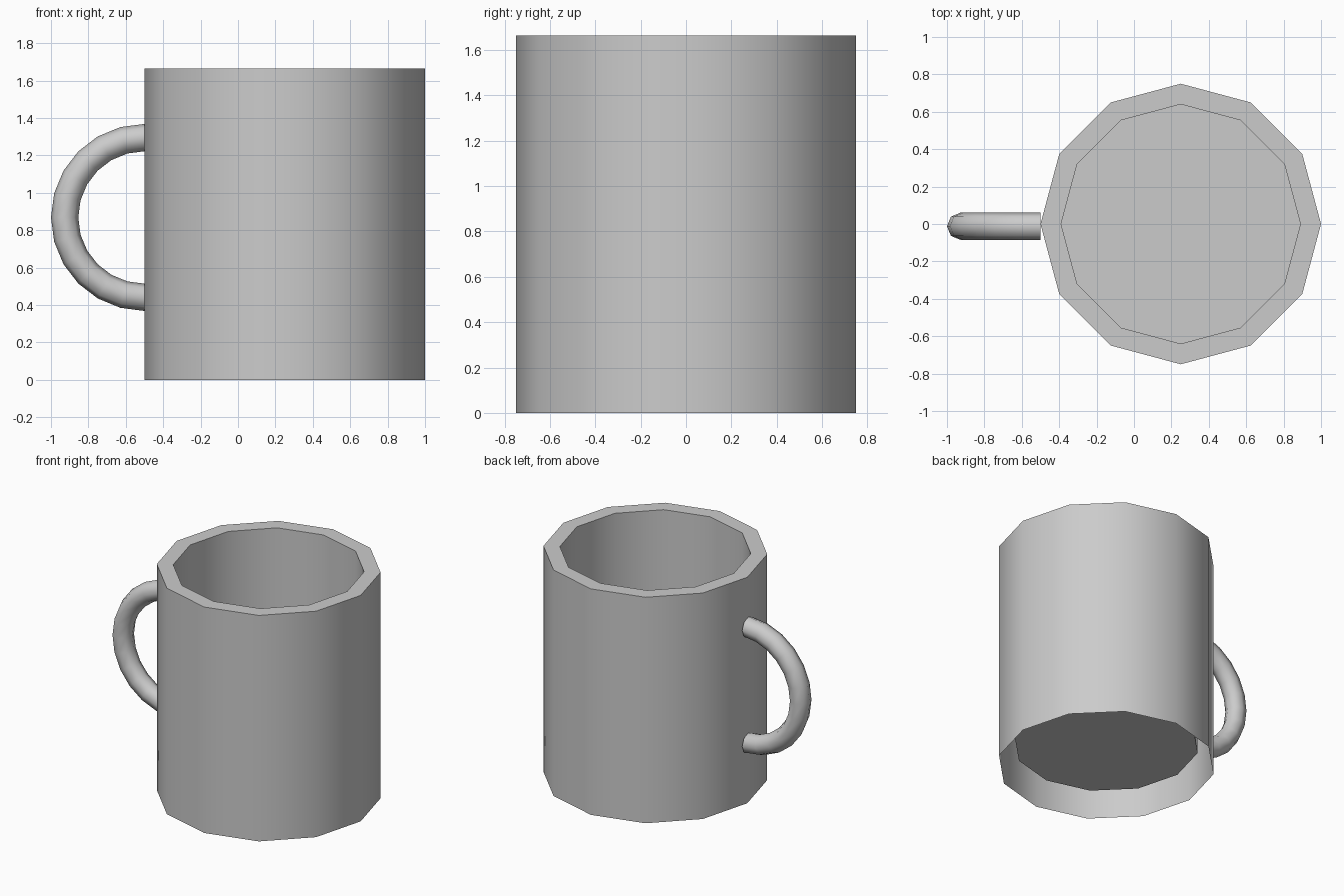
import bpy, bmesh
from math import cos, sin, pi, radians

if "Cube" in bpy.data.objects:
    bpy.data.objects.remove(bpy.data.objects["Cube"])

CX = 0.25              # mug axis
SIDES = 12


def make_object(name, bm, angle):
    mesh = bpy.data.meshes.new(name)
    bm.to_mesh(mesh)
    bm.free()
    obj = bpy.data.objects.new(name, mesh)
    bpy.context.collection.objects.link(obj)
    bpy.ops.object.select_all(action='DESELECT')
    bpy.context.view_layer.objects.active = obj
    obj.select_set(True)
    bpy.ops.object.shade_smooth_by_angle(angle=radians(angle))
    return obj


def bridge(bm, a, b, closed=True):
    n = len(a)
    for i in range(n):
        j = (i + 1) % n
        bm.faces.new((a[i], a[j], b[j], b[i]))


# Mug body: outer wall (open underneath), rim, inner wall, raised floor
bm = bmesh.new()
profile = [(0.75, 0.0), (0.75, 1.665), (0.64, 1.665), (0.64, 0.16)]
rings = [[bm.verts.new((CX + r * cos(2 * pi * i / SIDES), r * sin(2 * pi * i / SIDES), z))
          for i in range(SIDES)] for r, z in profile]
for lower, upper in zip(rings, rings[1:]):
    bridge(bm, lower, upper)
bm.faces.new(rings[-1])
make_object("mug_body", bm, 40)

# Handle: octagonal tube swept through half a circle, ends open at the wall
bm = bmesh.new()
R, r, steps, sides = 0.427, 0.073, 12, 8
loops = []
for k in range(steps + 1):
    a = pi / 2 + pi * k / steps
    loop = []
    for s in range(sides):
        t = 2 * pi * s / sides
        d = R + r * cos(t)
        loop.append(bm.verts.new((-0.5 + d * cos(a), -0.012 + r * sin(t), 0.868 + d * sin(a))))
    loops.append(loop)
for a, b in zip(loops, loops[1:]):
    bridge(bm, a, b)
bmesh.ops.recalc_face_normals(bm, faces=bm.faces[:])
make_object("handle", bm, 60)
